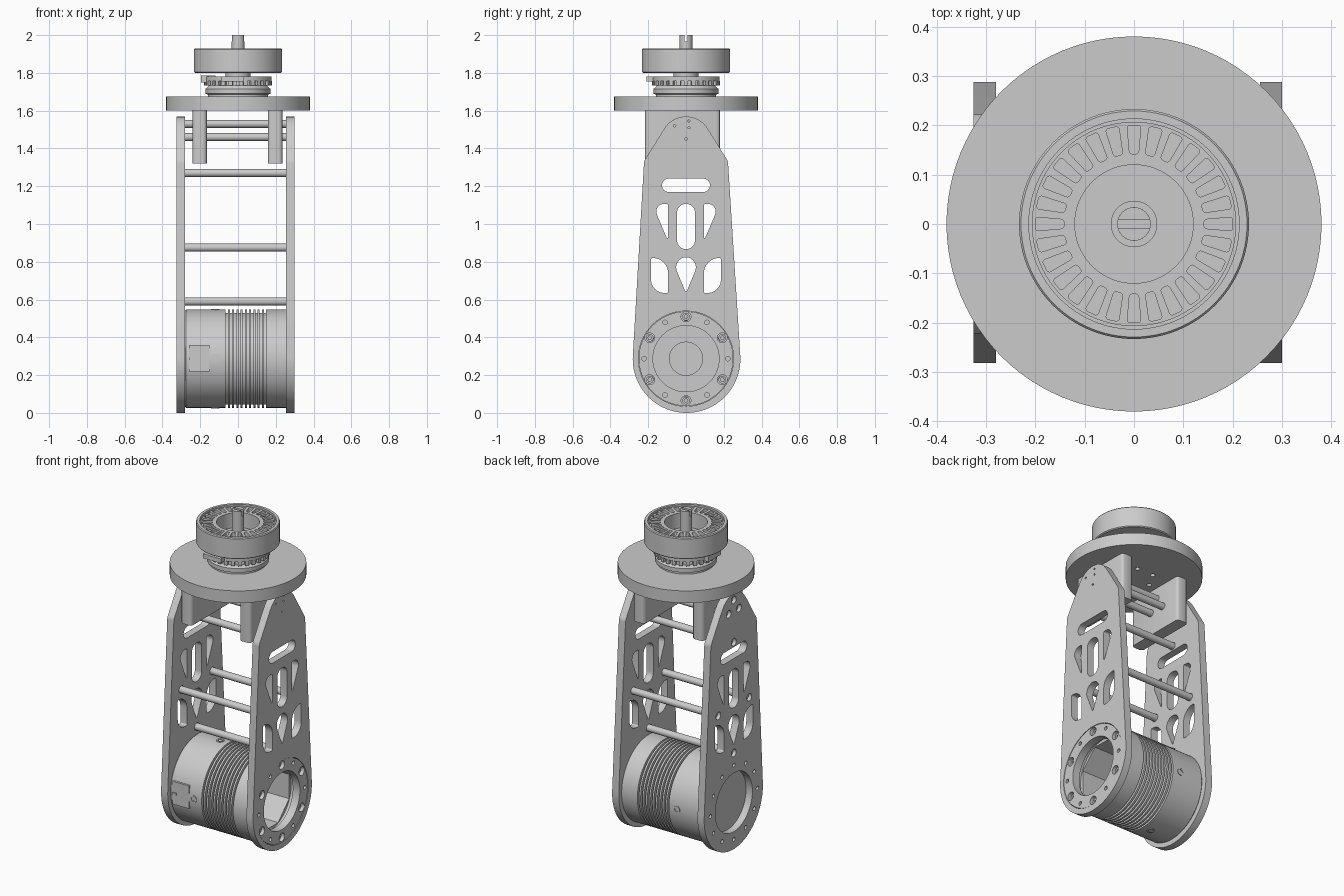
import bpy, bmesh, math
from math import sin, cos, tan, pi, radians
from mathutils import Matrix, Vector

cube = bpy.data.objects.get("Cube")
if cube:
    bpy.data.objects.remove(cube, do_unlink=True)

GREY = (0.6, 0.6, 0.6, 1)
metal = bpy.data.materials.new("grey metal")
metal.use_nodes = True
metal.diffuse_color = GREY
metal.node_tree.nodes["Principled BSDF"].inputs["Base Color"].default_value = GREY

# Frames: local z becomes world x (sideways) or stays up
SIDE = Matrix(((0, 0, 1, 0), (1, 0, 0, 0), (0, 1, 0, 0), (0, 0, 0, 1)))
UP = Matrix.Identity(4)
CZ = 0.287   # height of the drive axis


def finish(ob):
    bpy.ops.object.select_all(action='DESELECT')
    ob.select_set(True)
    bpy.context.view_layer.objects.active = ob
    if ob.type == 'CURVE':
        bpy.ops.object.convert(target='MESH')
        ob = bpy.context.view_layer.objects.active
    ob.data.materials.clear()
    ob.data.materials.append(metal)
    bpy.ops.object.shade_smooth_by_angle(angle=radians(30))
    return ob


def plate(name, loops, lo, hi, frame=UP):
    """Flat outline with holes, extruded from lo to hi along local z."""
    cu = bpy.data.curves.new(name, 'CURVE')
    cu.dimensions, cu.fill_mode, cu.extrude = '2D', 'BOTH', (hi - lo) / 2
    for loop in loops:
        sp = cu.splines.new('POLY')
        sp.points.add(len(loop) - 1)
        for p, co in zip(sp.points, loop):
            p.co = (co[0], co[1], 0, 1)
        sp.use_cyclic_u = True
    ob = bpy.data.objects.new(name, cu)
    bpy.context.collection.objects.link(ob)
    ob.matrix_world = frame @ Matrix.Translation((0, 0, (lo + hi) / 2))
    return finish(ob)


def lathe(name, profile, frame=UP, centre=(0, 0, 0), n=64):
    """Revolve (radius, height) points around local z."""
    bm = bmesh.new()
    rings = []
    for r, h in profile:
        if r == 0:
            rings.append([bm.verts.new((0, 0, h))] * n)
        else:
            rings.append([bm.verts.new((r * cos(2 * pi * i / n), r * sin(2 * pi * i / n), h))
                          for i in range(n)])
    for a, b in zip(rings, rings[1:]):
        for i in range(n):
            j = (i + 1) % n
            bm.faces.new(list(dict.fromkeys((a[i], a[j], b[j], b[i]))))
    bmesh.ops.recalc_face_normals(bm, faces=bm.faces)
    me = bpy.data.meshes.new(name)
    bm.to_mesh(me)
    bm.free()
    ob = bpy.data.objects.new(name, me)
    bpy.context.collection.objects.link(ob)
    ob.matrix_world = Matrix.Translation(centre) @ frame
    return finish(ob)


def rod(name, r, lo, hi, frame=UP, centre=(0, 0, 0), n=24):
    return lathe(name, [(0, lo), (r, lo), (r, hi), (0, hi)], frame, centre, n)


def box(name, lo, hi, bevel=0):
    bm = bmesh.new()
    bmesh.ops.create_cube(bm, size=1)
    for v in bm.verts:
        v.co = [l + (c + 0.5) * (h - l) for c, l, h in zip(v.co, lo, hi)]
    if bevel:
        upright = [e for e in bm.edges if abs(e.verts[0].co.z - e.verts[1].co.z) > 0.01]
        bmesh.ops.bevel(bm, geom=upright, offset=bevel, segments=3, affect='EDGES', profile=0.5)
    me = bpy.data.meshes.new(name)
    bm.to_mesh(me)
    bm.free()
    ob = bpy.data.objects.new(name, me)
    bpy.context.collection.objects.link(ob)
    return finish(ob)


def circle(r, x=0, y=0, n=48, turn=0):
    return [(x + r * cos(turn + 2 * pi * i / n), y + r * sin(turn + 2 * pi * i / n)) for i in range(n)]


def ring_spots(r, n, start=0):
    return circle(r, 0, CZ, n, radians(start))


def rounded(corners):
    """Polygon of (x, y, radius) corners, each rounded by an arc."""
    out = []
    for i, (x, y, r) in enumerate(corners):
        p = Vector((x, y))
        if r == 0:
            out.append((x, y))
            continue
        a = (Vector(corners[i - 1][:2]) - p).normalized()
        b = (Vector(corners[(i + 1) % len(corners)][:2]) - p).normalized()
        half = a.angle(b) / 2
        c = p + (a + b).normalized() * (r / sin(half))
        s, e = p + a * (r / tan(half)) - c, p + b * (r / tan(half)) - c
        start, sweep = math.atan2(s.y, s.x), math.atan2(s.x * e.y - s.y * e.x, s.dot(e))
        out += [(c.x + r * cos(start + sweep * k / 8), c.y + r * sin(start + sweep * k / 8))
                for k in range(9)]
    return out


def slot(x0, x1, y0, y1, r):
    return rounded([(x0, y0, r), (x1, y0, r), (x1, y1, r), (x0, y1, r)])


def mirrored(corners):
    return [rounded(corners), rounded([(-x, y, r) for x, y, r in corners])]


# Side plate outline and lightening holes
foot = [(0.003 + 0.285 * cos(radians(t)), 0.285 + 0.285 * sin(radians(t)), 0) for t in range(-184, 5, 4)]
outline = rounded(foot + [(0.222, 1.333, 0.05), (0, 1.69, 0.134), (-0.222, 1.333, 0.05)])
windows = [slot(-0.127, 0.127, 1.17, 1.24, 0.034), slot(-0.047, 0.047, 0.868, 1.106, 0.044),
           rounded([(-0.08, 0.825, 0.055), (0.08, 0.825, 0.055), (0, 0.635, 0.004)])]
windows += mirrored([(0.095, 0.91, 0.004), (0.095, 1.106, 0.008), (0.178, 1.106, 0.04)])
windows += mirrored([(0.095, 0.635, 0.008), (0.185, 0.635, 0.07), (0.185, 0.82, 0.008), (0.095, 0.82, 0.08)])

# Cross rods, as (y, z)
rods = [(0, 1.53), (-0.05, 1.46), (0.05, 1.46), (0, 1.27), (-0.15, 0.875), (0.15, 0.875), (0, 0.59)]
for y, z in rods:
    rod("cross_rod", 0.021, -0.305, 0.257, SIDE, (0, y, z))

small_ring = [circle(0.012, x, y, 16) for x, y in ring_spots(0.228, 12)]
plate("right_side_plate", [outline, circle(0.18, 0, CZ)] + windows + small_ring
      + [circle(0.023, y, z, 20) for y, z in rods], -0.325, -0.28, SIDE)
plate("left_side_plate", [outline, circle(0.252, 0, CZ, 64)] + windows
      + [circle(0.006, y, z, 10) for y, z in ((-0.06, 1.52), (0.015, 1.545), (0.015, 1.51), (0, 1.45))],
      0.255, 0.30, SIDE)

# Drive housing with cooling grooves and an open bore
profile = [(0, -0.282), (0.252, -0.282), (0.26, -0.274)]
for i in range(10):
    x = -0.065 + i * 0.0225
    profile += [(0.26, x), (0.243, x), (0.243, x + 0.011), (0.26, x + 0.011)]
profile += [(0.26, 0.255), (0.2, 0.255), (0.2, 0.03), (0.09, 0.03), (0.09, 0.045), (0, 0.045)]
lathe("drive_housing", profile, SIDE, (0, 0, CZ), 96)
plate("bore_lining", [circle(0.205, 0, CZ), circle(0.196, 0, CZ, 8, pi / 8)], 0.03, 0.22, SIDE)

# Bolted end ring
bolts = ring_spots(0.222, 6, 30)
plate("end_ring", [circle(0.25, 0, CZ, 64), circle(0.175, 0, CZ, 64)]
      + [circle(0.026, x, y, 20) for x, y in bolts]
      + [circle(0.012, x, y, 14) for x, y in ring_spots(0.222, 6)], 0.25, 0.298, SIDE)
for y, z in bolts:
    plate("ring_bolt", [circle(0.02, y, z, 20), circle(0.01, y, z, 6)], 0.25, 0.28, SIDE)

# Connector cover and housing screws
box("connector_cover", (-0.26, -0.262, 0.22), (-0.15, -0.24, 0.36))
box("connector_latch", (-0.26, -0.268, 0.28), (-0.235, -0.25, 0.294))
for k in range(4):
    spin = Matrix.Rotation(k * pi / 2, 4, 'X') @ Matrix.Rotation(pi / 2, 4, 'X')
    lathe("housing_screw", [(0.022, 0.25), (0.022, 0.264), (0.013, 0.264), (0.013, 0.255), (0, 0.255)],
          spin, (-0.12, 0, CZ), 20)

# Hanging brackets and round top plate
for x0, x1 in ((-0.24, -0.165), (0.158, 0.235)):
    box("hanging_bracket", (x0, -0.217, 1.32), (x1, 0.18, 1.605), 0.02)
lower_holes = [circle(0.014, x, y, 16) for x, y in circle(0.11, 0, 0, 6)]
plate("top_plate_underside", [circle(0.38, n=96)] + lower_holes, 1.60, 1.62)
plate("top_plate", [circle(0.38, n=96)], 1.62, 1.675)

# Upper motor base, toothed stator ring and neck
lathe("motor_base", [(0, 1.67), (0.16, 1.67), (0.16, 1.685), (0.172, 1.69), (0.172, 1.715), (0.16, 1.725),
                     (0.15, 1.74), (0.15, 1.765), (0.065, 1.765), (0.065, 1.805), (0, 1.805)])
teeth = []
for i in range(28):
    for step, r in ((-0.25, 0.162), (-0.25, 0.18), (0.25, 0.18), (0.25, 0.162)):
        t = 2 * pi * (i + step) / 28
        teeth.append((r * cos(t), r * sin(t)))
plate("stator_teeth", [teeth], 1.733, 1.758)
plate("stator_plate", [circle(0.178, n=64)], 1.758, 1.782)
box("stator_tab", (-0.195, -0.06, 1.75), (-0.12, 0.06, 1.785))
box("stator_tab", (-0.09, -0.21, 1.755), (0.03, -0.12, 1.782))

# Rotor bell, slotted ring, hub
lathe("rotor_bell", [(0, 1.80), (0.228, 1.80), (0.233, 1.805), (0.233, 1.925), (0.229, 1.93), (0.213, 1.93),
                     (0.213, 1.83), (0.047, 1.83), (0.047, 1.86), (0, 1.86)], n=96)
slots = []
for i in range(28):
    turn = Matrix.Rotation(2 * pi * i / 28, 2)
    shape = rounded([(0.142, -0.009, 0.006), (0.2, -0.014, 0.006), (0.2, 0.014, 0.006), (0.142, 0.009, 0.006)])
    slots.append([tuple(turn @ Vector(p)) for p in shape])
plate("slotted_ring", [circle(0.207, n=84), circle(0.12, n=64)] + slots, 1.83, 1.922)

# Shaft with a slotted tip
rod("shaft", 0.034, 1.78, 1.965, n=32)
for side in (0, pi):
    tip = [(0.034 * cos(side + radians(t)), 0.034 * sin(side + radians(t))) for t in range(15, 166, 10)]
    plate("shaft_tip", [tip], 1.965, 2.0)
